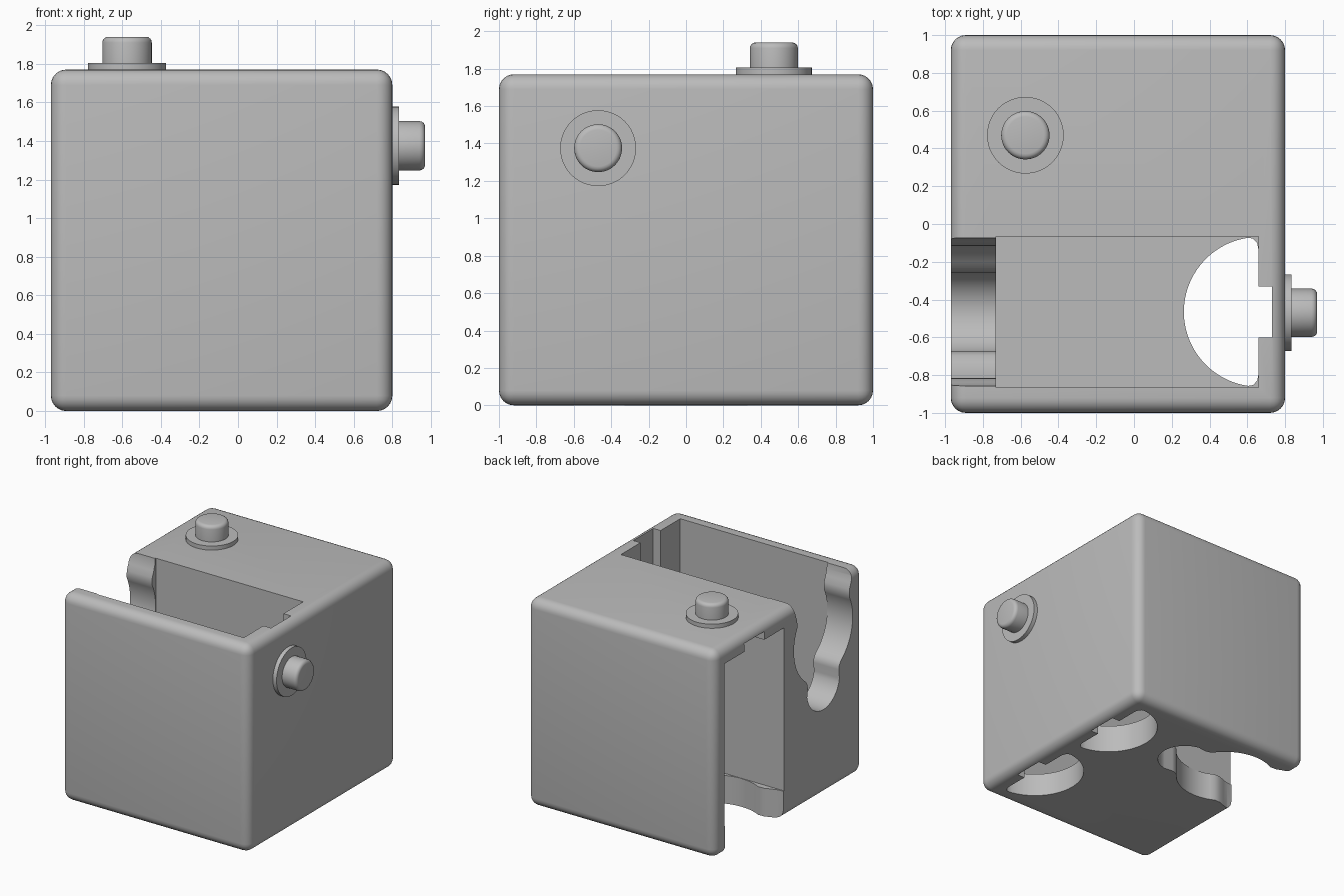
import bpy, bmesh, math
from mathutils import Vector, Matrix

if "Cube" in bpy.data.objects:
    bpy.data.objects.remove(bpy.data.objects["Cube"])

X0, X1, Z1 = -0.97, 0.80, 1.77     # body limits
CY = 0.465                         # centre of each bay in y
HALF = 0.40                        # half width of each bay

grey = bpy.data.materials.new("plain_grey")
grey.diffuse_color = (0.5, 0.5, 0.5, 1)
grey.use_nodes = True
grey.node_tree.nodes["Principled BSDF"].inputs["Base Color"].default_value = grey.diffuse_color


def make(name, bm):
    bmesh.ops.recalc_face_normals(bm, faces=bm.faces)
    me = bpy.data.meshes.new(name)
    bm.to_mesh(me)
    bm.free()
    me.materials.append(grey)
    ob = bpy.data.objects.new(name, me)
    bpy.context.collection.objects.link(ob)
    return ob


def box(name, a, b, bevel=0):
    bm = bmesh.new()
    bmesh.ops.create_cube(bm, size=1)
    a, b = Vector(a), Vector(b)
    for v in bm.verts:
        v.co = Vector(((a[i] + b[i]) / 2 + v.co[i] * (b[i] - a[i]) for i in range(3)))
    if bevel:
        bmesh.ops.bevel(bm, geom=bm.edges[:], offset=bevel, segments=6,
                        profile=0.5, affect='EDGES')
    return make(name, bm)


def prism(name, points, direction):
    bm = bmesh.new()
    face = bm.faces.new([bm.verts.new(p) for p in points])
    res = bmesh.ops.extrude_face_region(bm, geom=[face])
    bmesh.ops.translate(bm, vec=direction,
                        verts=[v for v in res['geom'] if isinstance(v, bmesh.types.BMVert)])
    return make(name, bm)


def select(ob):
    bpy.ops.object.select_all(action='DESELECT')
    ob.select_set(True)
    bpy.context.view_layer.objects.active = ob


def cut(target, cutter):
    cutter.hide_render = True
    m = target.modifiers.new("cut", 'BOOLEAN')
    m.operation, m.solver, m.object = 'DIFFERENCE', 'EXACT', cutter
    select(target)
    bpy.ops.object.modifier_apply(modifier=m.name)
    bpy.data.objects.remove(cutter)


def smooth(ob):
    select(ob)
    bpy.ops.object.shade_smooth_by_angle(angle=math.radians(32))


# End-wall opening: flared lip, large round seat, small round bottom (u across, d deep)
half = [(0.392, -0.1), (0.392, 0.0), (0.388, 0.05), (0.372, 0.10), (0.352, 0.15)]
for i in range(15):
    a = math.radians(-28 + 82 * i / 14)
    half.append((0.396 * math.cos(a), 0.395 + 0.396 * math.sin(a)))
half += [(0.215, 0.745), (0.208, 0.78)]
for i in range(1, 11):
    a = math.radians(90 * i / 10)
    half.append((0.22 * math.cos(a), 0.82 + 0.22 * math.sin(a)))
lobes = half + [(-u, d) for u, d in reversed(half[:-1])]

# Floor hole: half round with eased corners
hole = [(0.659, 0.33), (0.652, 0.365), (0.63, 0.388)]
hole += [(0.66 + 0.396 * math.cos(math.radians(a)), 0.396 * math.sin(math.radians(a)))
         for a in range(98, 263, 4)]
hole += [(0.63, -0.388), (0.652, -0.365), (0.659, -0.33)]

body = box("body", (X0, -1, 0), (X1, 1, Z1), 0.08)

# Front bay opens upward
cut(body, box("front_bay_cutter", (-0.73, -CY - HALF, 0.20), (0.66, -CY + HALF, 2.2)))
cut(body, prism("front_end_cutter", [(-1.2, -CY + u, Z1 - d) for u, d in lobes], (0.6, 0, 0)))
cut(body, box("front_slot_cutter", (0.5, -CY - 0.135, -0.2), (0.73, -CY + 0.135, 2.2)))

# Rear bay opens to the left
cut(body, box("rear_bay_cutter", (-1.4, CY - HALF, 0.24), (0.66, CY + HALF, 1.63)))
cut(body, prism("rear_end_cutter", [(X0 + d, CY + u, -0.2) for u, d in lobes], (0, 0, 0.6)))
cut(body, box("rear_slot_cutter", (-1.4, CY - 0.135, 1.5), (0.655, CY + 0.135, 1.70)))
cut(body, box("rear_floor_slot_cutter", (0.5, CY - 0.135, -0.2), (0.73, CY + 0.135, 0.3)))

# Floor holes in both bays
for name, cy in (("front", -CY), ("rear", CY)):
    cut(body, prism(name + "_hole_cutter", [(x, cy + y, -0.2) for x, y in hole], (0, 0, 0.6)))
smooth(body)


# Terminal studs: flange, stem and rounded tip turned as one profile
def stud(name, place):
    prof = [(0, -0.02), (0.203, -0.02), (0.203, 0.035), (0.128, 0.035), (0.128, 0.14)]
    prof += [(0.098 + 0.03 * math.cos(t), 0.14 + 0.03 * math.sin(t))
             for t in (math.pi / 8 * k for k in range(1, 5))]
    prof.append((0, 0.17))
    bm = bmesh.new()
    vs = [bm.verts.new((r, 0, z)) for r, z in prof]
    edges = [bm.edges.new(p) for p in zip(vs, vs[1:])]
    bmesh.ops.spin(bm, geom=vs + edges, cent=(0, 0, 0), axis=(0, 0, 1),
                   angle=math.tau, steps=48, use_duplicate=False)
    bmesh.ops.remove_doubles(bm, verts=bm.verts, dist=1e-4)
    bm.transform(place)
    smooth(make(name, bm))


stud("top_stud", Matrix.Translation((-0.575, 0.47, Z1)))
stud("side_stud", Matrix.Translation((X1, -0.47, 1.375)) @ Matrix.Rotation(math.pi / 2, 4, 'Y'))
